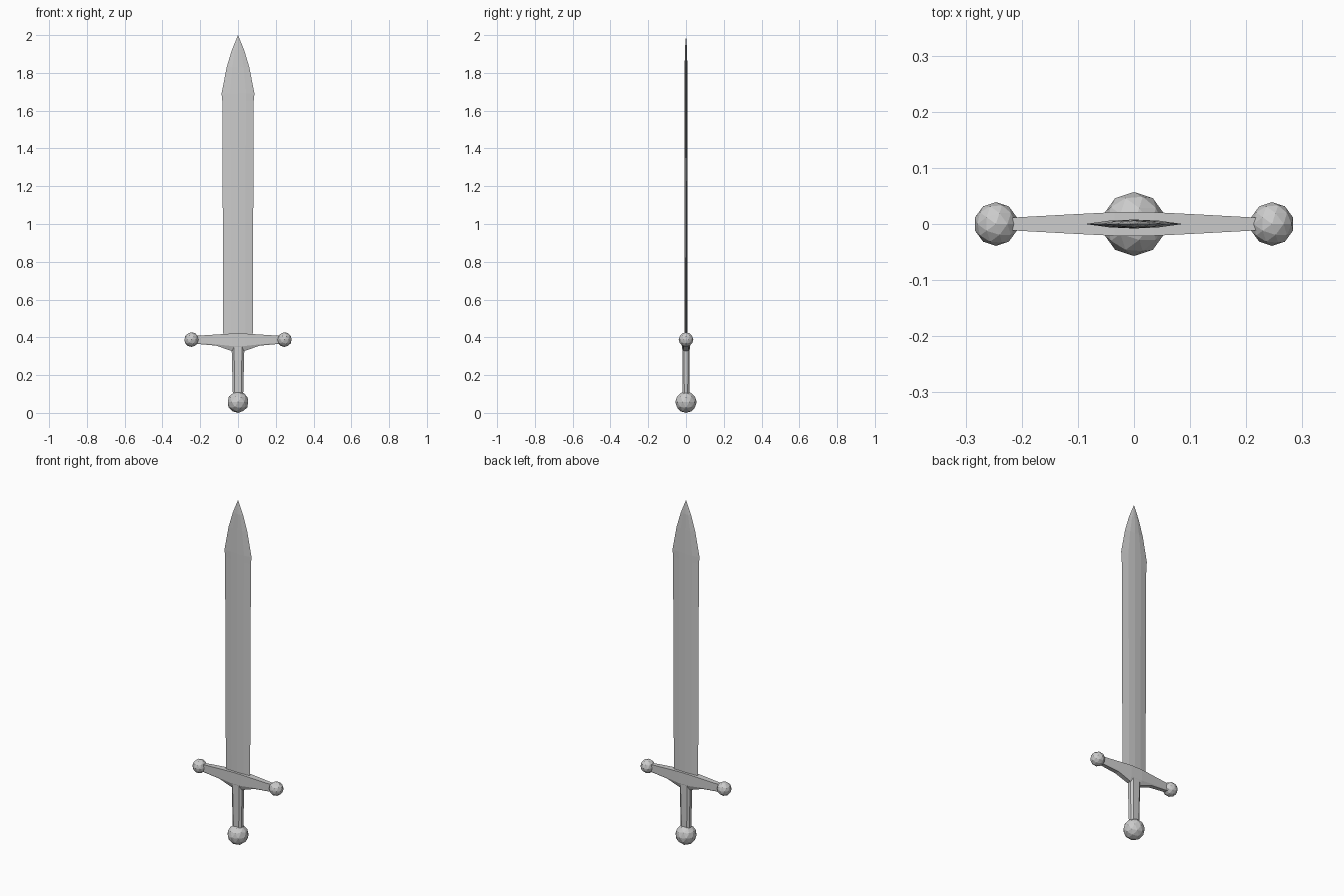
import bpy, bmesh
from mathutils import Matrix

if "Cube" in bpy.data.objects:
    bpy.data.objects.remove(bpy.data.objects["Cube"])


def finish(bm, name):
    bmesh.ops.recalc_face_normals(bm, faces=bm.faces)
    me = bpy.data.meshes.new(name)
    bm.to_mesh(me)
    bm.free()
    ob = bpy.data.objects.new(name, me)
    bpy.context.collection.objects.link(ob)
    return ob


def loft(name, rings, tip=None):
    """Skin a list of equal-length rings, closing with caps or a tip point."""
    bm = bmesh.new()
    vs = [[bm.verts.new(p) for p in ring] for ring in rings]
    n = len(vs[0])
    for a, b in zip(vs, vs[1:]):
        for i in range(n):
            j = (i + 1) % n
            bm.faces.new((a[i], a[j], b[j], b[i]))
    bm.faces.new(vs[0])
    if tip:
        t = bm.verts.new(tip)
        for i in range(n):
            bm.faces.new((vs[-1][i], vs[-1][(i + 1) % n], t))
    else:
        bm.faces.new(vs[-1])
    return finish(bm, name)


def ball(name, x, z, r):
    bm = bmesh.new()
    bmesh.ops.create_icosphere(bm, subdivisions=2, radius=r,
                               matrix=Matrix.Translation((x, 0, z)))
    return finish(bm, name)


# Blade: thin lens section, swelling slightly before the point
def blade_ring(z, w, t):
    return [(w, 0, z), (w * .5, t * .75, z), (0, t, z), (-w * .5, t * .75, z),
            (-w, 0, z), (-w * .5, -t * .75, z), (0, -t, z), (w * .5, -t * .75, z)]


blade_profile = [(0.40, 0.078, 0.008), (1.65, 0.083, 0.008), (1.69, 0.087, 0.008),
                 (1.83, 0.060, 0.007), (1.92, 0.033, 0.006)]
loft("blade", [blade_ring(*p) for p in blade_profile], tip=(0, 0, 2.0))


# Crossguard: tapered bar with a chamfered wedge under the middle
def guard_ring(x, top, mid, low, d, dl):
    return [(x, -d, top), (x, d, top), (x, d, mid), (x, dl, low), (x, -dl, low), (x, -d, mid)]


half = [(0.035, 0.420, 0.354, 0.328, 0.021, 0.012),
        (0.115, 0.415, 0.363, 0.356, 0.017, 0.013),
        (0.225, 0.408, 0.370, 0.366, 0.011, 0.010)]
stations = [(-p[0],) + p[1:] for p in reversed(half)] + half
loft("crossguard", [guard_ring(*s) for s in stations])


# Grip: octagonal, widening toward the guard
def grip_ring(z, w, d):
    a, b = w * .62, d * .5
    return [(w, -b, z), (w, b, z), (a, d, z), (-a, d, z),
            (-w, b, z), (-w, -b, z), (-a, -d, z), (a, -d, z)]


loft("grip", [grip_ring(0.08, 0.027, 0.018), grip_ring(0.355, 0.034, 0.020)])

# Pommel and guard end knobs
ball("pommel", 0, 0.057, 0.057)
for side, sx in (("left", -1), ("right", 1)):
    ball("guard_knob_" + side, sx * 0.246, 0.388, 0.039)
